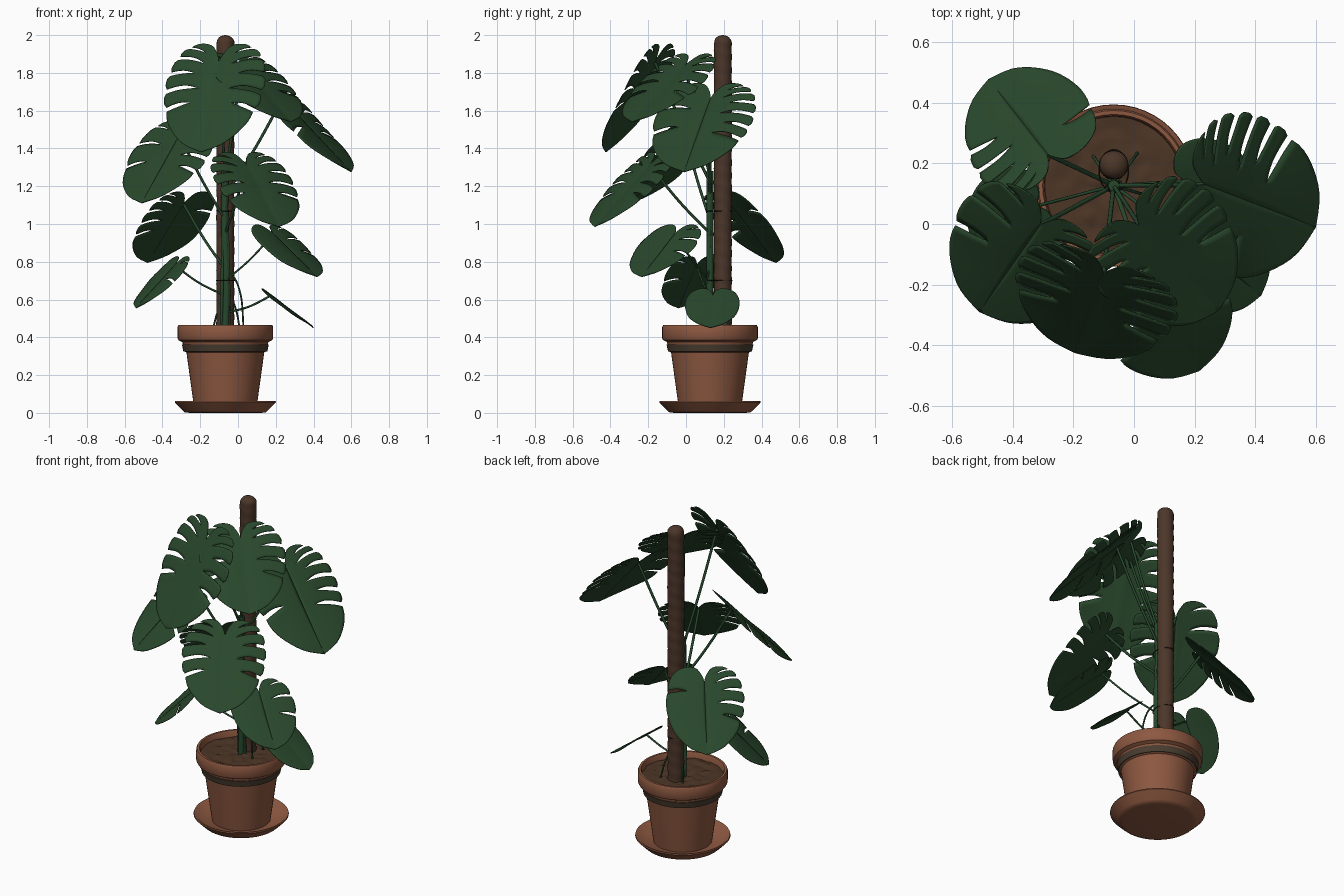
import bpy, bmesh, math
from math import sin, cos, pi, radians
from mathutils import Vector, noise

if "Cube" in bpy.data.objects:
    bpy.data.objects.remove(bpy.data.objects["Cube"])

PX, PY = -0.067, 0.127        # pot and stem axis
POLE = Vector((PX, 0.195, 0))


def material(name, rgb):
    m = bpy.data.materials.new(name)
    m.use_nodes = True
    m.diffuse_color = (*rgb, 1)
    bsdf = m.node_tree.nodes["Principled BSDF"]
    bsdf.inputs["Base Color"].default_value = (*rgb, 1)
    bsdf.inputs["Roughness"].default_value = 0.7
    return m


TERRACOTTA = material("terracotta", (0.265, 0.098, 0.052))
BAND = material("dark band", (0.066, 0.046, 0.029))
SOIL = material("soil", (0.072, 0.036, 0.019))
COIR = material("coir", (0.072, 0.037, 0.022))
LEAF = material("leaf green", (0.022, 0.064, 0.025))
STEM = material("stem green", (0.02, 0.064, 0.026))
TIE = material("dark tie", (0.015, 0.012, 0.01))


def finish(name, bm, mat, angle):
    bmesh.ops.remove_doubles(bm, verts=bm.verts, dist=0.0002)
    me = bpy.data.meshes.new(name)
    bm.to_mesh(me)
    bm.free()
    me.materials.append(mat)
    ob = bpy.data.objects.new(name, me)
    bpy.context.collection.objects.link(ob)
    bpy.ops.object.select_all(action="DESELECT")
    ob.select_set(True)
    bpy.context.view_layer.objects.active = ob
    bpy.ops.object.shade_smooth_by_angle(angle=radians(angle))
    return ob


def lathe(name, profile, mat, center, segs=48, bump=None, angle=35):
    """Turn an (r, z) profile; bump(r, angle, z) may shift r and z."""
    bm = bmesh.new()
    rings = []
    for r, z in profile:
        ring = []
        for i in range(segs):
            a = 2 * pi * i / segs
            rr, zz = bump(r, a, z) if bump else (r, z)
            ring.append(bm.verts.new((center[0] + rr * cos(a), center[1] + rr * sin(a), zz)))
        rings.append(ring)
    for lo, hi in zip(rings, rings[1:]):
        for i in range(segs):
            j = (i + 1) % segs
            bm.faces.new((lo[i], lo[j], hi[j], hi[i]))
    return finish(name, bm, mat, angle)


def tube(name, points, radius, mat, cyclic=False):
    """Smooth round tube through a few points."""
    cu = bpy.data.curves.new(name, "CURVE")
    cu.dimensions = "3D"
    cu.bevel_depth = radius
    cu.bevel_resolution = 2
    cu.use_fill_caps = True
    sp = cu.splines.new("BEZIER")
    sp.bezier_points.add(len(points) - 1)
    sp.use_cyclic_u = cyclic
    for bp, p in zip(sp.bezier_points, points):
        bp.co = p
        bp.handle_left_type = bp.handle_right_type = "AUTO"
    tmp = bpy.data.objects.new("tmp", cu)
    bpy.context.collection.objects.link(tmp)
    bpy.context.view_layer.update()
    me = bpy.data.meshes.new_from_object(tmp.evaluated_get(bpy.context.evaluated_depsgraph_get()))
    bpy.data.objects.remove(tmp)
    bm = bmesh.new()
    bm.from_mesh(me)
    return finish(name, bm, mat, 50)


# Half outline of a heart-shaped leaf, from the sinus round to the tip
OUTLINE = [Vector(p) for p in ((0.012, -0.05), (0.10, -0.18), (0.27, -0.19), (0.42, -0.08), (0.5, 0.15),
                               (0.49, 0.42), (0.405, 0.68), (0.22, 0.9), (0, 1))]


def margin(v):
    n = len(OUTLINE) - 1
    i = min(int(v * n), n - 1)
    t = v * n - i
    p0, p1, p2, p3 = (OUTLINE[max(0, min(n, i + k))] for k in (-1, 0, 1, 2))
    return 0.5 * (2 * p1 + (p2 - p0) * t + (2 * p0 - 5 * p1 + 4 * p2 - p3) * t * t
                  + (3 * p1 - p0 - 3 * p2 + p3) * t ** 3)


def blade_point(u, v, trim):
    """u runs from midrib to edge along a vein, v from sinus to tip."""
    rib = Vector((0, max(0, (v - 0.25) / 0.75) ** 1.3))
    p = rib.lerp(margin(v), u * trim)
    p.y -= 0.05 * sin(pi * u) * sin(pi * v)
    return p


def leaf(name, tip, azimuth, slope, length, slots, start_z):
    a, s = radians(azimuth), radians(slope)
    fwd = Vector((cos(a) * cos(s), sin(a) * cos(s), -sin(s)))
    left = Vector((-sin(a), cos(a), 0))
    up = fwd.cross(left)
    base = Vector(tip) - fwd * length
    bm = bmesh.new()
    rows = 14
    for side, count in zip((1, -1), slots):
        # Each side is a row of fingers parted by tapering slots
        cuts = [0.25 + 0.47 * (k + 0.5) / count for k in range(count)]
        ends = [0] + cuts + [1]
        for k, (lo, hi) in enumerate(zip(ends, ends[1:])):
            cols = max(4, round((hi - lo) * 36))
            grid = []
            for j in range(rows + 1):
                u = j / rows
                open_lo, open_hi = (0.0115 * min(1, max(0, (u - 0.34 - 0.14 * (m % 2)) * 4)) ** 0.6
                                    for m in (k, k + 1))
                v0 = lo + (open_lo if k else 0)
                v1 = hi - (open_hi if k < count else 0)
                row = []
                for c in range(cols + 1):
                    t = c / cols
                    end = 2 * t - 1
                    inner = (end < 0 and k == 0) or (end > 0 and k == count)
                    trim = 1 if inner else 1 - 0.04 * end ** 4 * u ** 4
                    p = blade_point(u, v0 + (v1 - v0) * t, trim)
                    w = 0.1 * p.x - 0.29 * p.x ** 2 + 0.012 * sin(9 * p.y + side) * p.x
                    row.append(bm.verts.new(base + length * (fwd * p.y + left * p.x * side + up * w)))
                grid.append(row)
            for ra, rb in zip(grid, grid[1:]):
                for c in range(cols):
                    quad = (ra[c], rb[c], rb[c + 1], ra[c + 1])
                    bm.faces.new(quad if side > 0 else quad[::-1])
    bmesh.ops.remove_doubles(bm, verts=bm.verts, dist=0.0004)
    ob = finish(name + "_leaf", bm, LEAF, 60)
    mod = ob.modifiers.new("thickness", "SOLIDIFY")
    mod.thickness = 0.004
    mod.offset = 0
    # Petiole arching from the stem to the blade
    root = Vector((PX, PY, start_z))
    mid = root.lerp(base, 0.5) + Vector((0, 0, -0.015))
    tube(name + "_petiole", (root, mid, base - up * 0.004), 0.0075 if length > 0.4 else 0.0055, STEM)


# Pot, band, saucer and soil
lathe("pot", [(0, 0.025), (0.165, 0.025), (0.17, 0.06), (0.206, 0.32), (0.216, 0.325), (0.228, 0.375),
              (0.248, 0.385), (0.253, 0.395), (0.253, 0.455), (0.248, 0.465), (0.235, 0.465),
              (0.23, 0.455), (0.225, 0.40)], TERRACOTTA, (PX, PY))
lathe("pot_band", [(0.21, 0.325), (0.222, 0.325), (0.23, 0.362), (0.21, 0.362)], BAND, (PX, PY))
lathe("saucer", [(0, 0), (0.19, 0), (0.215, 0.003), (0.225, 0.012), (0.268, 0.055), (0.266, 0.062),
                 (0.256, 0.06), (0.21, 0.022), (0, 0.02)], TERRACOTTA, (PX, PY), angle=60)
lathe("soil", [(0.23 * i / 14, 0.43) for i in range(15)], SOIL, (PX, PY),
      bump=lambda r, a, z: (r, z + 0.012 * noise.noise(Vector((r * cos(a), r * sin(a), 0)) * 24)))

# Coir support pole with a wound, domed surface
pole = [(0.047, 0.4 + 1.56 * i / 110) for i in range(111)]
pole += [(0.047 * cos(pi / 2 * i / 6), 1.96 + 0.04 * sin(pi / 2 * i / 6)) for i in range(1, 7)]
lathe("support_pole", pole, COIR, POLE, 24,
      lambda r, a, z: (r * (1 + 0.025 * sin(a + z * 90) + 0.04 * noise.noise(Vector((cos(a), sin(a), z * 12)))), z))

# Main stem with side strands and ties to the pole
tube("main_stem", [(PX, PY, 0.41), (PX + 0.006, PY, 0.7), (PX - 0.004, PY, 1.0), (PX, PY, 1.28)], 0.019, STEM)
for i, dx in enumerate((-0.02, 0.02)):
    tube(f"stem_strand_{i + 1}", [(PX + dx, PY + 0.01, 0.41), (PX + dx * 0.8, PY - 0.005, 0.75),
                                  (PX + dx * 0.3, PY, 1.1)], 0.009, STEM)
for i, z in enumerate((0.7, 1.07)):
    loop = [(PX + 0.048 * cos(t), 0.175 + 0.07 * sin(t), z)
            for t in (2 * pi * k / 16 for k in range(16))]
    tube(f"tie_{i + 1}", loop, 0.0025, TIE, True)

# Aerial roots reaching the soil
for i, (dx, dy, z) in enumerate(((0.1, -0.03, 0.78), (-0.07, 0.1, 0.62), (0.08, 0.11, 0.66))):
    tube(f"aerial_root_{i + 1}", [(PX, PY, z), (PX + dx * 0.65, PY + dy * 0.65, z - 0.1),
                                  (PX + dx, PY + dy, 0.42)], 0.005, STEM)

# Leaves: tip, azimuth, slope, length, slots left and right, petiole start height
leaf("top_front", (-0.195, -0.425, 1.38), -110, 60, 0.55, (5, 5), 1.22)
leaf("top_middle", (0.28, -0.285, 1.54), -47, 38, 0.485, (5, 5), 1.25)
leaf("top_side", (0.6, -0.01, 1.275), -21, 45, 0.55, (6, 3), 1.15)
leaf("middle_front", (0.215, -0.485, 0.985), -60, 44, 0.47, (5, 5), 0.95)
leaf("middle_side", (-0.51, -0.29, 1.11), -125, 46, 0.50, (5, 3), 1.02)
leaf("back", (-0.48, 0.478, 0.795), 128, 45, 0.44, (5, 1), 0.76)
leaf("low_side", (-0.54, -0.04, 0.555), -155, 45, 0.32, (2, 0), 0.62)
leaf("low_front", (0.42, -0.235, 0.72), -37, 38, 0.37, (3, 0), 0.70)
leaf("lowest", (0.4, 0.13, 0.45), -3, 37, 0.285, (0, 0), 0.53)
